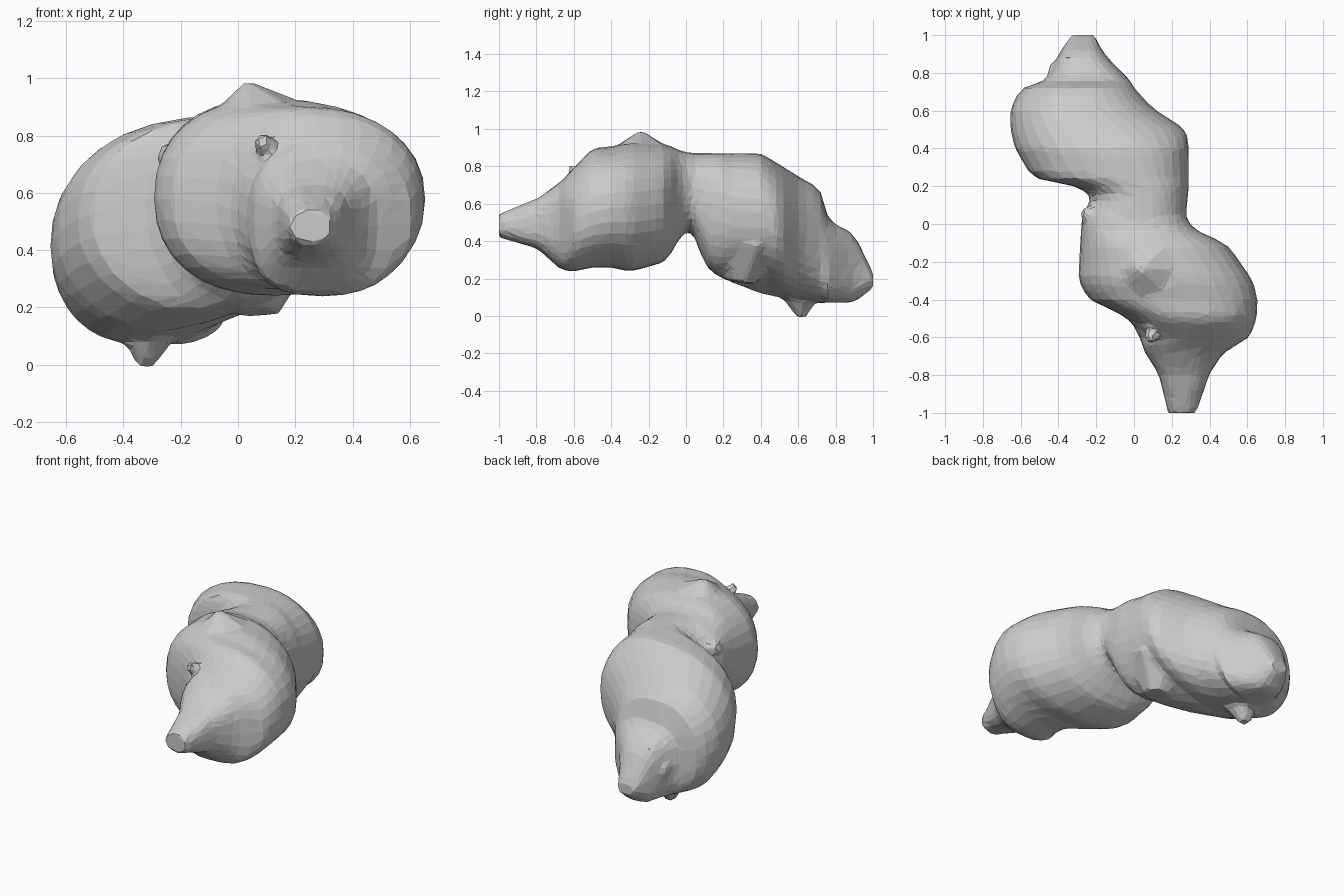
import bpy, bmesh, math
from mathutils import Vector, Matrix

if "Cube" in bpy.data.objects:
    bpy.data.objects.remove(bpy.data.objects["Cube"])

# Stations along the body: y, x min, x max, z min, z max, crest x, flank z
STATIONS = [
    (-1.0, .18, .33, .42, .545, .255, .48),
    (-.79, .13, .40, .36, .63, .26, .49),
    (-.67, .05, .48, .245, .715, .26, .48),
    (-.61, .035, .61, .235, .78, .30, .50),
    (-.50, -.02, .65, .26, .90, .26, .56),
    (-.40, -.24, .655, .26, .905, .18, .58),
    (-.30, -.295, .63, .235, .93, .12, .58),
    (-.10, -.285, .49, .29, .92, .05, .60),
    (-.03, -.28, .31, .43, .88, .04, .65),
    (.03, -.28, .275, .48, .87, .03, .66),
    (.10, -.24, .28, .26, .87, .05, .60),
    (.19, -.22, .29, .20, .87, .05, .58),
    (.23, -.53, .29, .185, .87, .00, .53),
    (.40, -.63, .29, .12, .87, -.06, .46),
    (.50, -.655, .28, .10, .81, -.17, .42),
    (.61, -.655, .10, .07, .74, -.30, .40),
    (.72, -.60, .00, .07, .68, -.29, .37),
    (.76, -.46, -.02, .07, .51, -.27, .28),
    (.90, -.40, -.16, .07, .44, -.28, .24),
    (1.0, -.33, -.21, .15, .23, -.26, .19),
]
SIDES, STEP = 32, 0.04


def rings():
    """Resample the stations evenly and soften them a little."""
    rows = []
    n = round(2 / STEP)
    for i in range(n + 1):
        y = -1 + 2 * i / n
        for a, b in zip(STATIONS, STATIONS[1:]):
            if y <= b[0] + 1e-6:
                t = (y - a[0]) / (b[0] - a[0])
                rows.append([y] + [p + (q - p) * t for p, q in zip(a[1:], b[1:])])
                break
    out = [r[:] for r in rows]
    for i in range(1, len(rows) - 1):
        out[i] = [.12 * p + .76 * q + .12 * r
                  for p, q, r in zip(rows[i - 1], rows[i], rows[i + 1])]
    return out


# Main twisted two-lobed body, lofted through rounded sections
bm = bmesh.new()
loops = []
for y, x0, x1, z0, z1, cx, cz in rings():
    # the rear lobe hangs down to its left and lifts on its right
    lean = max(0, 1 - abs(y - .42) / .28)
    # snout and tail are boxier than the lobes
    power = 2.9 if abs(y + .76) < .14 or .74 < y < .95 else 2.25
    loop = []
    for k in range(SIDES):
        a = 2 * math.pi * k / SIDES
        c, s = math.cos(a), math.sin(a)
        u = math.copysign(abs(c) ** (2 / power), c)
        v = math.copysign(abs(s) ** (2 / power), s)
        x = cx + u * ((x1 - cx) if u > 0 else (cx - x0))
        z = cz + v * ((z1 - cz) if v > 0 else (cz - z0))
        x += .18 * lean * min(0, v) * (1 - abs(u))
        z += .10 * lean * max(0, u) * (1 - max(0, v))
        loop.append(bm.verts.new((x, y, z)))
    loops.append(loop)
for a, b in zip(loops, loops[1:]):
    for k in range(SIDES):
        j = (k + 1) % SIDES
        bm.faces.new((a[k], a[j], b[j], b[k]))
bm.faces.new(loops[0])
bm.faces.new(loops[-1])


# Small tapered lumps: tip end, buried end, tip radius, base radius
def lump(tip, base, r_tip, r_base):
    tip, base = Vector(tip), Vector(base)
    d = tip - base
    m = Matrix.Translation((tip + base) / 2) @ d.to_track_quat('Z', 'Y').to_matrix().to_4x4()
    bmesh.ops.create_cone(bm, cap_ends=True, segments=8, radius1=r_base,
                          radius2=r_tip, depth=d.length, matrix=m)


lump((.03, -.24, .985), (.06, -.24, .84), .015, .24)     # crest peak
lump((-.325, .62, -.005), (-.31, .61, .15), .03, .13)    # underside nub
lump((.08, -.62, .79), (.14, -.50, .70), .025, .07)      # front knob
lump((-.275, .05, .74), (-.12, .05, .70), .03, .10)      # flank knob
lump((-.45, .80, .28), (-.32, .78, .30), .05, .12)       # tail knob
lump((.07, .29, .18), (.06, .32, .38), .08, .22)         # belly lump

bmesh.ops.recalc_face_normals(bm, faces=bm.faces)
mesh = bpy.data.meshes.new("body")
bm.to_mesh(mesh)
bm.free()
body = bpy.data.objects.new("body", mesh)
bpy.context.collection.objects.link(body)

# Fuse everything into one skin, then facet it
fuse = body.modifiers.new("fuse", 'REMESH')
fuse.mode = 'VOXEL'
fuse.voxel_size = .02
facet = body.modifiers.new("facet", 'DECIMATE')
facet.ratio = .08
